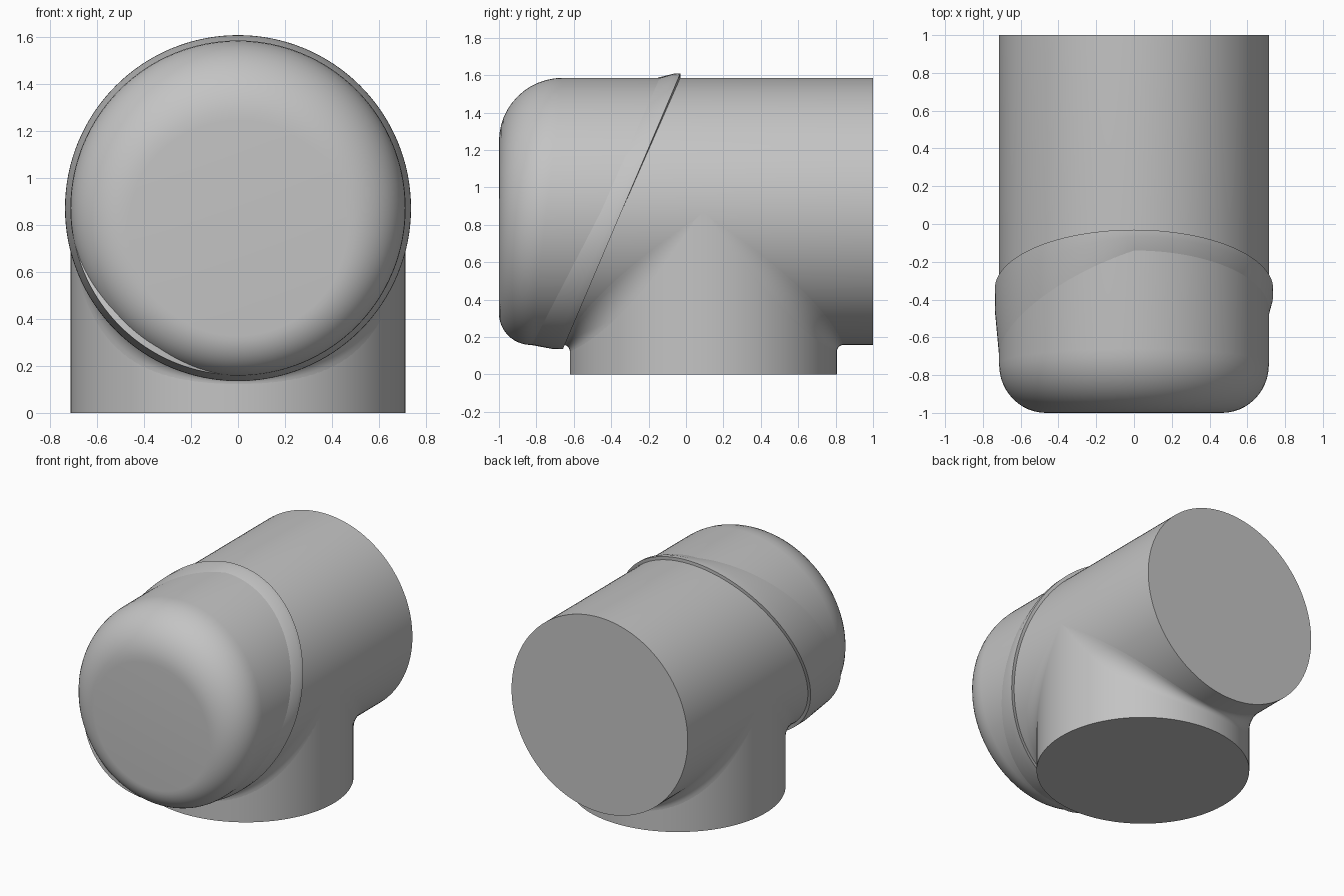
import bpy, bmesh
from math import sin, cos, pi, radians
from mathutils import Vector

cube = bpy.data.objects.get("Cube")
if cube:
    bpy.data.objects.remove(cube, do_unlink=True)

R = 0.714        # pipe radius
AXIS_Z = 0.872   # height of the horizontal pipe axis
BRANCH_Y = 0.093
SEG = 128

grey = bpy.data.materials.new("plain grey")
grey.use_nodes = True
grey.diffuse_color = (0.55, 0.55, 0.55, 1)
grey.node_tree.nodes["Principled BSDF"].inputs["Base Color"].default_value = (0.55, 0.55, 0.55, 1)


def loft(name, rings, closed=True, caps=False, loop=False, outward=None):
    """Skin a list of point rings into one smooth mesh object."""
    bm = bmesh.new()
    rows = [[bm.verts.new(p) for p in ring] for ring in rings]
    pairs = list(zip(rows, rows[1:]))
    if loop:
        pairs.append((rows[-1], rows[0]))
    for a, b in pairs:
        n = len(a)
        for i in range(n if closed else n - 1):
            j = (i + 1) % n
            bm.faces.new((a[i], a[j], b[j], b[i]))
    if caps:
        bm.faces.new(rows[0])
        bm.faces.new(rows[-1])
    bmesh.ops.recalc_face_normals(bm, faces=bm.faces)
    bm.normal_update()
    if outward and sum(f.normal.dot(outward) for f in bm.faces) < 0:
        bmesh.ops.reverse_faces(bm, faces=bm.faces)
    mesh = bpy.data.meshes.new(name)
    bm.to_mesh(mesh)
    bm.free()
    obj = bpy.data.objects.new(name, mesh)
    bpy.context.collection.objects.link(obj)
    mesh.materials.append(grey)
    bpy.ops.object.select_all(action='DESELECT')
    obj.select_set(True)
    bpy.context.view_layer.objects.active = obj
    bpy.ops.object.shade_smooth_by_angle(angle=radians(30))
    return obj


angles = [2 * pi * i / SEG for i in range(SEG)]


def around(t, r, y):
    return Vector((r * cos(t), y, AXIS_Z + r * sin(t)))


# Horizontal pipe: flat back end, front end rounded more at the top than below
def nose(t, a):
    rr = 0.255 + 0.085 * sin(t)
    return around(t, R - rr * (1 - cos(a)), -1 + rr * (1 - sin(a)))


rings = [[around(t, R, 1) for t in angles]]
for k in range(13):
    a = pi / 2 * k / 12
    rings.append([nose(t, a) for t in angles])
loft("main_pipe", rings, caps=True)

# Vertical branch standing on the ground
loft("branch_pipe",
     [[(R * cos(t), BRANCH_Y + R * sin(t), z) for t in angles] for z in (0, AXIS_Z)],
     caps=True)


# Slanted raised lip of the end cap, fading into the pipe towards the front
def slant(t):
    z = AXIS_Z + 0.737 * sin(t)
    return -0.03 - (1.61 - z) * 0.426


def fade(t):
    return 0.12 + 0.26 * max(0, -cos(t)) + 0.06 * max(0, -sin(t))


profile = [(R - 0.03, 0), (0.737, 0), (0.736, 0.3), (R - 0.003, 1), (R - 0.03, 1)]
loft("cap_lip",
     [[around(t, r, slant(t) - f * fade(t)) for t in angles] for r, f in profile],
     loop=True)


# Blends in the two crotches between the pipes
def blend_row(phi, side):
    r = 0.035 + 0.22 * sin(phi) ** 2
    d = (R + r) * cos(phi)
    centre = Vector(((R + r) * sin(phi), BRANCH_Y + side * d, AXIS_Z - d))
    to_main = Vector((-sin(phi), 0, cos(phi)))
    to_branch = Vector((-sin(phi), -side * cos(phi), 0))
    return [centre + r * to_main.slerp(to_branch, k / 8) for k in range(9)]


for name, side in (("front_blend", -1), ("back_blend", 1)):
    rows = [blend_row(radians(-86 + 172 * i / 64), side) for i in range(65)]
    loft(name, rows, closed=False, outward=Vector((0, side, -1)))
